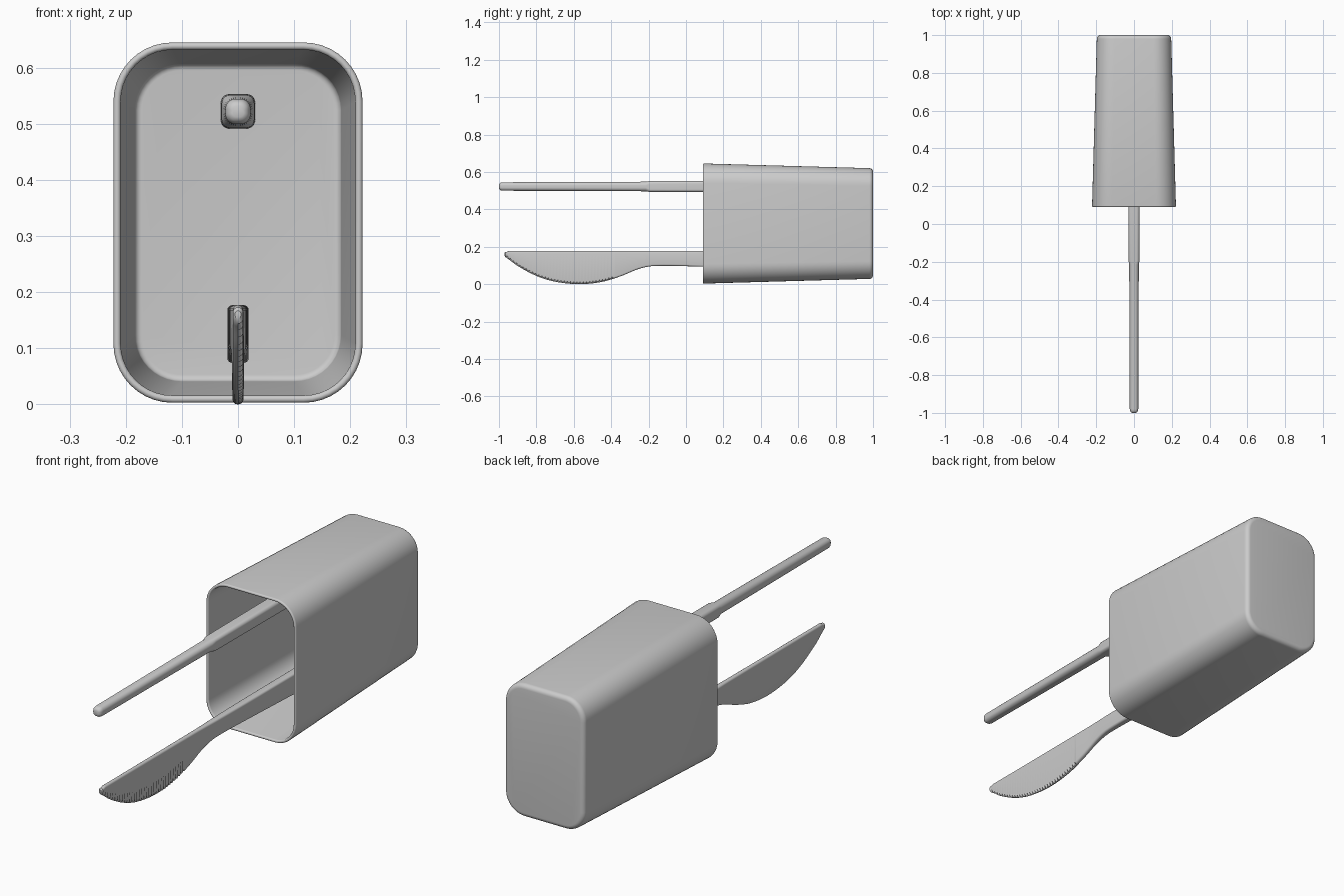
import bpy, bmesh, math

if "Cube" in bpy.data.objects:
    bpy.data.objects.remove(bpy.data.objects["Cube"])


def ring(y, hx, lo, hi, r, n=8):
    """Rounded rectangle in the xz plane at depth y."""
    r = min(r, hx * 0.98, (hi - lo) * 0.49)
    pts = []
    for k, (sx, sz) in enumerate(((1, 1), (-1, 1), (-1, -1), (1, -1))):
        cx = sx * (hx - r)
        cz = hi - r if sz > 0 else lo + r
        for i in range(n + 1):
            a = math.pi / 2 * (k + i / n)
            pts.append((cx + r * math.cos(a), y, cz + r * math.sin(a)))
    return pts


def loft(name, rings, angle=40):
    """Skin a list of equal-sized rings and cap both ends."""
    bm = bmesh.new()
    rows = [[bm.verts.new(p) for p in r] for r in rings]
    n = len(rows[0])
    for a, b in zip(rows, rows[1:]):
        for i in range(n):
            j = (i + 1) % n
            bm.faces.new((a[i], a[j], b[j], b[i]))
    bm.faces.new(rows[0])
    bm.faces.new(rows[-1][::-1])
    bmesh.ops.recalc_face_normals(bm, faces=bm.faces)
    me = bpy.data.meshes.new(name)
    bm.to_mesh(me)
    bm.free()
    ob = bpy.data.objects.new(name, me)
    bpy.context.collection.objects.link(ob)
    bpy.ops.object.select_all(action='DESELECT')
    ob.select_set(True)
    bpy.context.view_layer.objects.active = ob
    bpy.ops.object.shade_smooth_by_angle(angle=math.radians(angle))
    return ob


def spline(pts, y):
    """Smooth curve z(y) through a few (y, z) points."""
    def slope(i):
        a, b = pts[max(i - 1, 0)], pts[min(i + 1, len(pts) - 1)]
        return (b[1] - a[1]) / (b[0] - a[0])
    i = 0
    while i < len(pts) - 2 and y > pts[i + 1][0]:
        i += 1
    (y0, z0), (y1, z1) = pts[i], pts[i + 1]
    h = y1 - y0
    t = (y - y0) / h
    return ((2*t**3 - 3*t**2 + 1) * z0 + (t**3 - 2*t**2 + t) * h * slope(i)
            + (3*t**2 - 2*t**3) * z1 + (t**3 - t**2) * h * slope(i + 1))


# Hollow tapered cup: outer bottom, outer wall, rolled rim, inner wall, inner floor
ZC = 0.324


def cup_ring(y, hx, hz, r):
    return ring(y, hx, ZC - hz, ZC + hz, r, 10)


rings = []
for i in range(7):
    a = math.pi / 2 * i / 6
    d = 0.02 * (1 - math.sin(a))
    rings.append(cup_ring(0.98 + 0.02 * math.cos(a), 0.197 - d, 0.296 - d, 0.095 - d))
for i in range(9):
    a = math.pi * i / 8
    d = 0.0065 * (1 - math.cos(a))
    rings.append(cup_ring(0.0965 - 0.0065 * math.sin(a), 0.222 - d, 0.321 - d, 0.105 - d))
for i in range(7):
    a = math.pi / 2 * i / 6
    d = 0.012 * (1 - math.cos(a))
    rings.append(cup_ring(0.973 + 0.012 * math.sin(a), 0.184 - d, 0.283 - d, 0.083 - d))
loft("cup", rings)

# Stick with a thicker square handle and a domed slimmer tip
stick = [(-1.0, 0.010), (-0.997, 0.016), (-0.99, 0.0205), (-0.98, 0.0225),
         (-0.215, 0.0255), (-0.195, 0.029), (0.3, 0.0305), (0.955, 0.031),
         (0.966, 0.028), (0.97, 0.02)]
loft("stick", [ring(y, w, 0.522 - w, 0.522 + w, w * (0.8 if y < -0.2 else 0.5))
               for y, w in stick])

# Knife: straight spine, curved belly, teeth cut into the right side only
belly = [(-0.97, 0.148), (-0.95, 0.135), (-0.9, 0.098), (-0.8, 0.045), (-0.7, 0.014),
         (-0.57, 0.001), (-0.45, 0.013), (-0.35, 0.043), (-0.25, 0.083),
         (-0.17, 0.098), (0.09, 0.094), (0.6, 0.076), (0.96, 0.076)]
width = [(-0.97, 0.009), (-0.3, 0.011), (-0.15, 0.015), (0.1, 0.018), (0.6, 0.019), (0.96, 0.019)]
ys = [-0.965 + 0.0085 * i for i in range(90)]
ys += [-0.18 + 0.03 * i for i in range(10)] + [0.3, 0.5, 0.7, 0.95]
knife = [ring(-0.971, 0.005, 0.154, 0.168, 0.005, 4)]
for k, y in enumerate(ys):
    top = 0.178 if y > -0.95 else 0.174
    pts = ring(y, spline(width, y), spline(belly, y), top, 0.009, 4)
    if k % 2 and -0.96 < y < -0.38:
        low = spline(belly, y)
        pts = [(x * 0.55, yy, z + 0.008) if x > 0.001 and z < low + 0.012 else (x, yy, z)
               for x, yy, z in pts]
    knife.append(pts)
knife.append(ring(0.965, 0.013, 0.084, 0.17, 0.009, 4))
low_z = min(p[2] for r in knife for p in r)
knife = [[(x, y, z - low_z) for x, y, z in r] for r in knife]
loft("knife", knife, 35)
